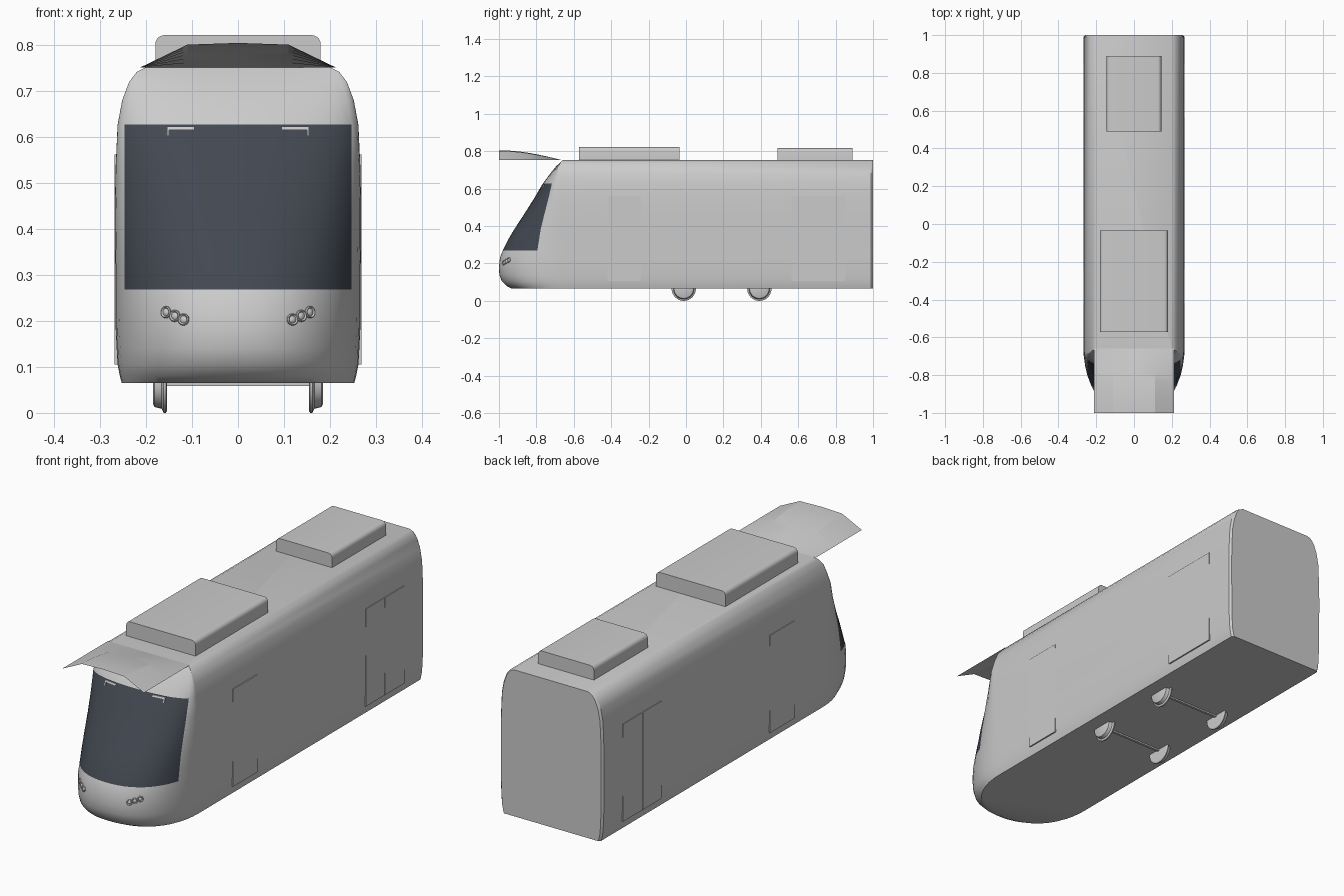
import bpy, bmesh, math
from mathutils import Matrix, Vector

if "Cube" in bpy.data.objects:
    bpy.data.objects.remove(bpy.data.objects["Cube"], do_unlink=True)


def material(name, rgb):
    m = bpy.data.materials.new(name)
    m.use_nodes = True
    m.diffuse_color = (*rgb, 1)
    m.node_tree.nodes["Principled BSDF"].inputs["Base Color"].default_value = (*rgb, 1)
    return m


GREY = material("light_grey_paint", (0.6, 0.6, 0.6))
GLASS = material("dark_blue_glass", (0.055, 0.065, 0.083))


def make(name, bm, mats=(GREY,), smooth=30, fix=True):
    if fix:
        bmesh.ops.recalc_face_normals(bm, faces=bm.faces)
    me = bpy.data.meshes.new(name)
    bm.to_mesh(me)
    bm.free()
    ob = bpy.data.objects.new(name, me)
    bpy.context.scene.collection.objects.link(ob)
    for m in mats:
        me.materials.append(m)
    bpy.ops.object.select_all(action="DESELECT")
    ob.select_set(True)
    bpy.context.view_layer.objects.active = ob
    bpy.ops.object.shade_smooth_by_angle(angle=math.radians(smooth))
    return ob


def box(name, lo, hi):
    bm = bmesh.new()
    lo, hi = Vector(lo), Vector(hi)
    bmesh.ops.create_cube(bm, size=1, matrix=Matrix.Translation((lo + hi) / 2)
                          @ Matrix.Diagonal((*(hi - lo), 1)))
    return make(name, bm)


# Hull levels: height, half width, nose y
LEVELS = [(0.065, 0.253, -0.93), (0.08, 0.257, -0.96), (0.105, 0.262, -0.985),
          (0.14, 0.264, -0.998), (0.18, 0.266, -1.0), (0.23, 0.267, -0.995),
          (0.268, 0.267, -0.98), (0.32, 0.267, -0.955), (0.38, 0.268, -0.92),
          (0.45, 0.268, -0.874), (0.54, 0.266, -0.817), (0.627, 0.262, -0.765),
          (0.68, 0.252, -0.727), (0.72, 0.237, -0.694), (0.742, 0.22, -0.67),
          (0.752, 0.2, -0.66)]
WIN_LOW, WIN_HIGH, WIN_X = 0.268, 0.627, 0.247
POWER = 2.3


def level(z):
    for a, b in zip(LEVELS, LEVELS[1:]):
        if z <= b[0]:
            t = (z - a[0]) / (b[0] - a[0])
            return [p + (q - p) * t for p, q in zip(a, b)]
    return LEVELS[-1]


def nose_y(x, z):
    """Front surface of the hull at a given x and z."""
    _, w, nose = level(z)
    start = max(nose, -0.64 - 0.044 * max(0, z - WIN_LOW) / (WIN_HIGH - WIN_LOW))
    if z > 0.66:
        start = max(nose, -0.68)
    if nose > start - 0.001:
        return nose
    k = max(0, 1 - min(1, abs(x) / w) ** POWER) ** (1 / POWER)
    return start + (nose - start) * k


# Hull: stacked plan outlines with a curved nose
bm = bmesh.new()
rings = []
for z, w, nose in LEVELS:
    edge = min(WIN_X, 0.943 * w)
    right = [w, w * 0.998, w * 0.99, w * 0.97]
    right += [edge * (1 - i / 12) for i in range(12)]
    xs = right + [0] + [-x for x in reversed(right)]
    pts = [(w - 0.008, 1), (w, 0.99)] + [(x, nose_y(x, z)) for x in xs]
    pts += [(-w, 0.99), (0.008 - w, 1)]
    rings.append([bm.verts.new((x, y, z)) for x, y in pts])
for lower, upper in zip(rings, rings[1:]):
    n = len(lower)
    for i in range(n):
        j = (i + 1) % n
        f = bm.faces.new((lower[i], lower[j], upper[j], upper[i]))
        c = f.calc_center_median()
        if WIN_LOW < c.z < WIN_HIGH and abs(c.x) < WIN_X - 0.001 and c.y < 0:
            f.material_index = 1
bm.faces.new(rings[0])
bm.faces.new(rings[-1])
bmesh.ops.remove_doubles(bm, verts=bm.verts, dist=0.00002)
make("tram_body", bm, (GREY, GLASS), smooth=35)


# Roof units with rounded long edges
def roof_unit(name, half, y0, y1, top, r=0.02):
    bm = bmesh.new()
    arc = [(half - r + r * math.cos(a), top - r + r * math.sin(a))
           for a in (math.pi / 2 * i / 5 for i in range(6))]
    prof = [(half, 0.745)] + arc
    prof += [(-x, z) for x, z in reversed(prof)]
    f = bm.faces.new([bm.verts.new((x, y0, z)) for x, z in prof])
    ext = bmesh.ops.extrude_face_region(bm, geom=[f])
    verts = [v for v in ext["geom"] if isinstance(v, bmesh.types.BMVert)]
    bmesh.ops.translate(bm, verts=verts, vec=(0, y1 - y0, 0))
    make(name, bm)


roof_unit("front_roof_unit", 0.18, -0.572, -0.035, 0.822)
roof_unit("rear_roof_unit", 0.145, 0.49, 0.89, 0.816)

# Raised sheet over the nose: flat at the roof, arched at the tip
bm = bmesh.new()
section = [(-0.212, 0), (-0.11, 0.93), (0, 1), (0.11, 0.93), (0.212, 0)]
rows = []
for i in range(9):
    t = i / 8
    h = 0.053 * math.sin(t * math.pi / 2)
    rows.append([bm.verts.new((x, -0.66 - 0.34 * t, 0.752 + h * k)) for x, k in section])
for a, b in zip(rows, rows[1:]):
    for i in range(4):
        bm.faces.new((a[i], b[i], b[i + 1], a[i + 1]))
make("nose_canopy", bm, smooth=15, fix=False)


# Wheels: turned profile with an inner flange
def wheel(name, side, y):
    bm = bmesh.new()
    prof = [(0.154, 0), (0.154, 0.06), (0.157, 0.065), (0.162, 0.065),
            (0.166, 0.056), (0.182, 0.052), (0.185, 0.046), (0.185, 0)]
    vs = [bm.verts.new((side * x, y, 0.065 + r)) for x, r in prof]
    es = [bm.edges.new(p) for p in zip(vs, vs[1:])]
    bmesh.ops.spin(bm, geom=vs + es, cent=(0, y, 0.065), axis=(1, 0, 0),
                   angle=2 * math.pi, steps=32)
    bmesh.ops.remove_doubles(bm, verts=bm.verts, dist=0.0001)
    make(name, bm)


# Headlamp: short ring with a domed lens
def headlamp(name, x, z):
    bm = bmesh.new()
    prof = [(0.013, -0.006), (0.013, 0.003), (0.011, 0.005), (0.009, 0.003),
            (0.008, 0.002), (0.005, 0.004), (0, 0.005)]
    vs = [bm.verts.new((r, 0, h)) for r, h in prof]
    es = [bm.edges.new(p) for p in zip(vs, vs[1:])]
    bmesh.ops.spin(bm, geom=vs + es, cent=(0, 0, 0), axis=(0, 0, 1),
                   angle=2 * math.pi, steps=16)
    bmesh.ops.remove_doubles(bm, verts=bm.verts, dist=0.0001)
    d = 0.005
    normal = Vector(((nose_y(x + d, z) - nose_y(x - d, z)) / (2 * d), -1,
                     (nose_y(x, z + d) - nose_y(x, z - d)) / (2 * d)))
    turn = normal.to_track_quat("Z", "Y").to_matrix().to_4x4()
    bm.transform(Matrix.Translation((x, nose_y(x, z), z)) @ turn)
    make(name, bm)


# Thin strip lying on the nose surface
def strip(name, x0, x1, z0, z1):
    bm = bmesh.new()
    quads = [[bm.verts.new((x, nose_y(x, z) - off, z)) for x, z in
              ((x0, z0), (x1, z0), (x1, z1), (x0, z1))] for off in (-0.002, 0.005)]
    inner, outer = quads
    bm.faces.new(inner)
    bm.faces.new(outer)
    for i in range(4):
        j = (i + 1) % 4
        bm.faces.new((inner[i], inner[j], outer[j], outer[i]))
    make(name, bm)


for side, label in ((1, "left"), (-1, "right")):
    for y, end in ((-0.012, "front"), (0.392, "rear")):
        wheel(f"{label}_{end}_wheel", side, y)
    for i in range(3):
        headlamp(f"{label}_headlamp_{i + 1}", side * (0.118 + 0.019 * i), 0.203 + 0.008 * i)
    strip(f"{label}_wiper_arm", side * 0.095, side * 0.155, 0.616, 0.623)
    strip(f"{label}_wiper_tip", side * 0.150, side * 0.155, 0.602, 0.616)
    # Door leaves, barely proud of the side walls
    for part, y0, y1 in (("front_door", -0.42, -0.24), ("rear_door_a", 0.565, 0.704),
                         ("rear_door_b", 0.707, 0.85)):
        xs = sorted((side * 0.255, side * 0.2686))
        box(f"{label}_{part}", (xs[0], y0, 0.105), (xs[1], y1, 0.562))

# Axles under the floor
for y, end in ((-0.012, "front"), (0.392, "rear")):
    box(f"{end}_axle", (-0.16, y - 0.006, 0.058), (0.16, y + 0.006, 0.07))
